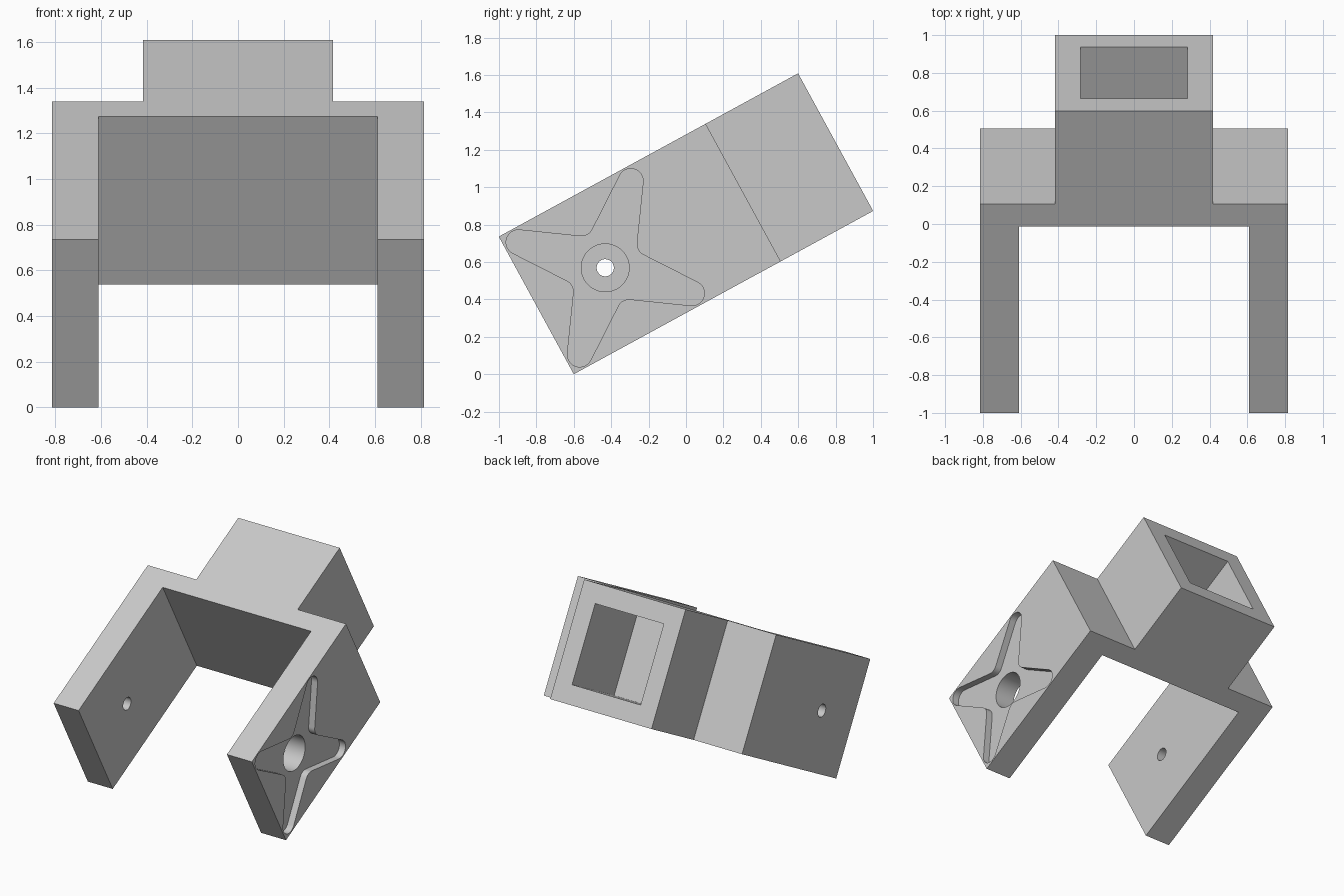
import bpy, bmesh
from math import sin, cos, acos, atan2, hypot, pi, radians
from mathutils import Matrix, Vector

if "Cube" in bpy.data.objects:
    bpy.data.objects.remove(bpy.data.objects["Cube"], do_unlink=True)

GREY = (0.58, 0.58, 0.58, 1)
grey = bpy.data.materials.new("plain grey")
grey.use_nodes = True
grey.diffuse_color = GREY
grey.node_tree.nodes["Principled BSDF"].inputs["Base Color"].default_value = GREY

# Main sizes, before tilting: x across, y along the legs, z the height
HEIGHT = 0.838
OUTER, INNER, TAIL = 0.815, 0.61, 0.417
WALL_FRONT, WALL_BACK, LENGTH = 1.125, 1.26, 1.823
RIM = 0.135
HUB = (0.42, HEIGHT / 2)
RECESS = 0.05


def prism(name, outline, offset):
    """Extrude a closed 3D outline by an offset."""
    bm = bmesh.new()
    face = bm.faces.new([bm.verts.new(p) for p in outline])
    grown = bmesh.ops.extrude_face_region(bm, geom=[face])["geom"]
    moved = [v for v in grown if isinstance(v, bmesh.types.BMVert)]
    bmesh.ops.translate(bm, verts=moved, vec=offset)
    bmesh.ops.recalc_face_normals(bm, faces=bm.faces)
    mesh = bpy.data.meshes.new(name)
    bm.to_mesh(mesh)
    bm.free()
    mesh.materials.append(grey)
    obj = bpy.data.objects.new(name, mesh)
    bpy.context.collection.objects.link(obj)
    return obj


def arc(centre, radius, start, end, steps):
    return [(centre[0] + radius * cos(start + (end - start) * i / steps),
             centre[1] + radius * sin(start + (end - start) * i / steps))
            for i in range(steps + 1)]


def side_cutter(name, outline, x0, x1):
    """Cutter running sideways, outlined around the hub."""
    points = [(x0, HUB[0] + a, HUB[1] + b) for a, b in outline]
    return prism(name, points, (x1 - x0, 0, 0))


def star(arm, tip_r, notch, notch_r):
    """Four tapered arms with round tips, joined by round inner corners."""
    dx, dy = -arm * sin(pi / 4), notch - arm * sin(pi / 4)
    lean = atan2(dy, dx) % (2 * pi) - acos((tip_r + notch_r) / hypot(dx, dy))
    tip_half = lean - pi / 4
    notch_half = lean - pi / 2
    points = []
    for k in range(4):
        a = pi / 4 + k * pi / 2
        b = a + pi / 4
        points += arc((arm * cos(a), arm * sin(a)), tip_r,
                      a - tip_half, a + tip_half, 14)
        points += arc((notch * cos(b), notch * sin(b)), notch_r,
                      b + pi + notch_half, b + pi - notch_half, 8)
    return points


# Forked body with a narrower tail block, symmetric outline
half = [(INNER, WALL_FRONT), (INNER, 0), (OUTER, 0), (OUTER, WALL_BACK),
        (TAIL, WALL_BACK), (TAIL, LENGTH)]
outline = half + [(-x, y) for x, y in reversed(half)]
bracket = prism("fork_bracket", [(x, y, 0) for x, y in outline], (0, 0, HEIGHT))

# Cutters: tail pocket, star recess, wide hub hole, small pivot hole
pw = TAIL - RIM
pocket = [(-pw, RIM), (pw, RIM), (pw, HEIGHT - RIM), (-pw, HEIGHT - RIM)]
cutters = [
    prism("tail_pocket", [(x, WALL_BACK, z) for x, z in pocket], (0, 1, 0)),
    side_cutter("star_recess", star(0.484, 0.066, 0.266, 0.065), OUTER - RECESS, 1),
    side_cutter("hub_hole", arc((0, 0), 0.128, 0, 2 * pi, 48)[:-1], 0.5, 1),
    side_cutter("pivot_hole", arc((0, 0), 0.046, 0, 2 * pi, 32)[:-1], -1, -0.5),
]

bpy.context.view_layer.objects.active = bracket
bpy.ops.object.select_all(action="DESELECT")
bracket.select_set(True)
for cutter in cutters:
    cutter.hide_render = True
    cut = bracket.modifiers.new(cutter.name, "BOOLEAN")
    cut.operation = "DIFFERENCE"
    cut.solver = "EXACT"
    cut.object = cutter
    bpy.ops.object.modifier_apply(modifier=cut.name)
    bpy.data.objects.remove(cutter, do_unlink=True)

# Tilt the part up onto its lower front edge
bracket.data.transform(Matrix.Translation(Vector((0, -0.6, 0)))
                       @ Matrix.Rotation(radians(28.6), 4, "X"))
bpy.ops.object.shade_smooth_by_angle(angle=radians(30))
